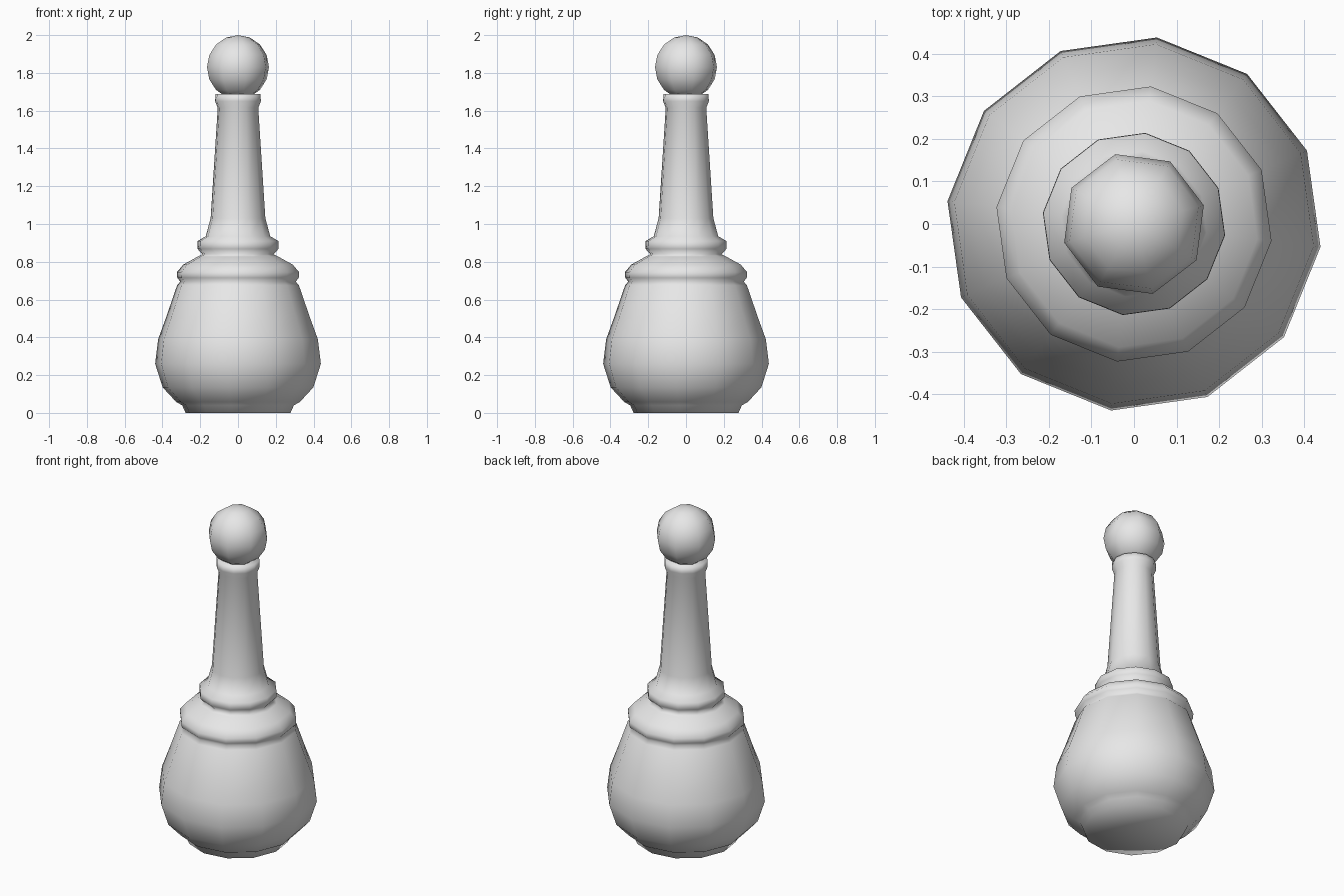
import bpy, bmesh, math

if "Cube" in bpy.data.objects:
    bpy.data.objects.remove(bpy.data.objects["Cube"])

grey = bpy.data.materials.new("plain_grey")
grey.diffuse_color = (0.8, 0.8, 0.8, 1.0)
grey.use_nodes = True
grey.node_tree.nodes["Principled BSDF"].inputs["Base Color"].default_value = grey.diffuse_color


def lathe(name, profile, sides, turn):
    """Spin (radius, height) points around z; a zero radius makes a pole."""
    bm = bmesh.new()
    rings = []
    for r, z in profile:
        if r == 0:
            rings.append([bm.verts.new((0, 0, z))] * sides)
            continue
        angles = [math.radians(turn) + math.tau * i / sides for i in range(sides)]
        rings.append([bm.verts.new((r * math.cos(a), r * math.sin(a), z)) for a in angles])
    for low, high in zip(rings, rings[1:]):
        for i in range(sides):
            j = (i + 1) % sides
            quad = [low[i], low[j], high[j], high[i]]
            bm.faces.new(list(dict.fromkeys(quad)))
    bmesh.ops.recalc_face_normals(bm, faces=bm.faces)
    for f in bm.faces:
        f.smooth = True
    mesh = bpy.data.meshes.new(name)
    bm.to_mesh(mesh)
    bm.free()
    mesh.materials.append(grey)
    obj = bpy.data.objects.new(name, mesh)
    bpy.context.collection.objects.link(obj)
    return obj


# Turned body: foot, bulb, two collars, tapered neck and lip
lathe("turned_body", [
    (0, 0.0), (0.28, 0.0), (0.298, 0.04), (0.33, 0.058),
    (0.402, 0.135), (0.442, 0.26), (0.426, 0.39), (0.382, 0.51), (0.325, 0.675),
    (0.308, 0.695), (0.324, 0.715), (0.326, 0.745), (0.292, 0.785),
    (0.215, 0.827), (0.19, 0.84), (0.216, 0.868), (0.215, 0.91),
    (0.172, 0.935), (0.146, 1.03), (0.108, 1.615),
    (0.122, 1.65), (0.12, 1.688), (0, 1.688),
], 12, 23)

# Ball finial
R, MID, STEPS = 0.17, 1.83, 8
ball = [(0 if k in (0, STEPS) else R * math.sin(math.pi * k / STEPS),
         MID - R * math.cos(math.pi * k / STEPS)) for k in range(STEPS + 1)]
lathe("ball_finial", ball, 8, 15)
